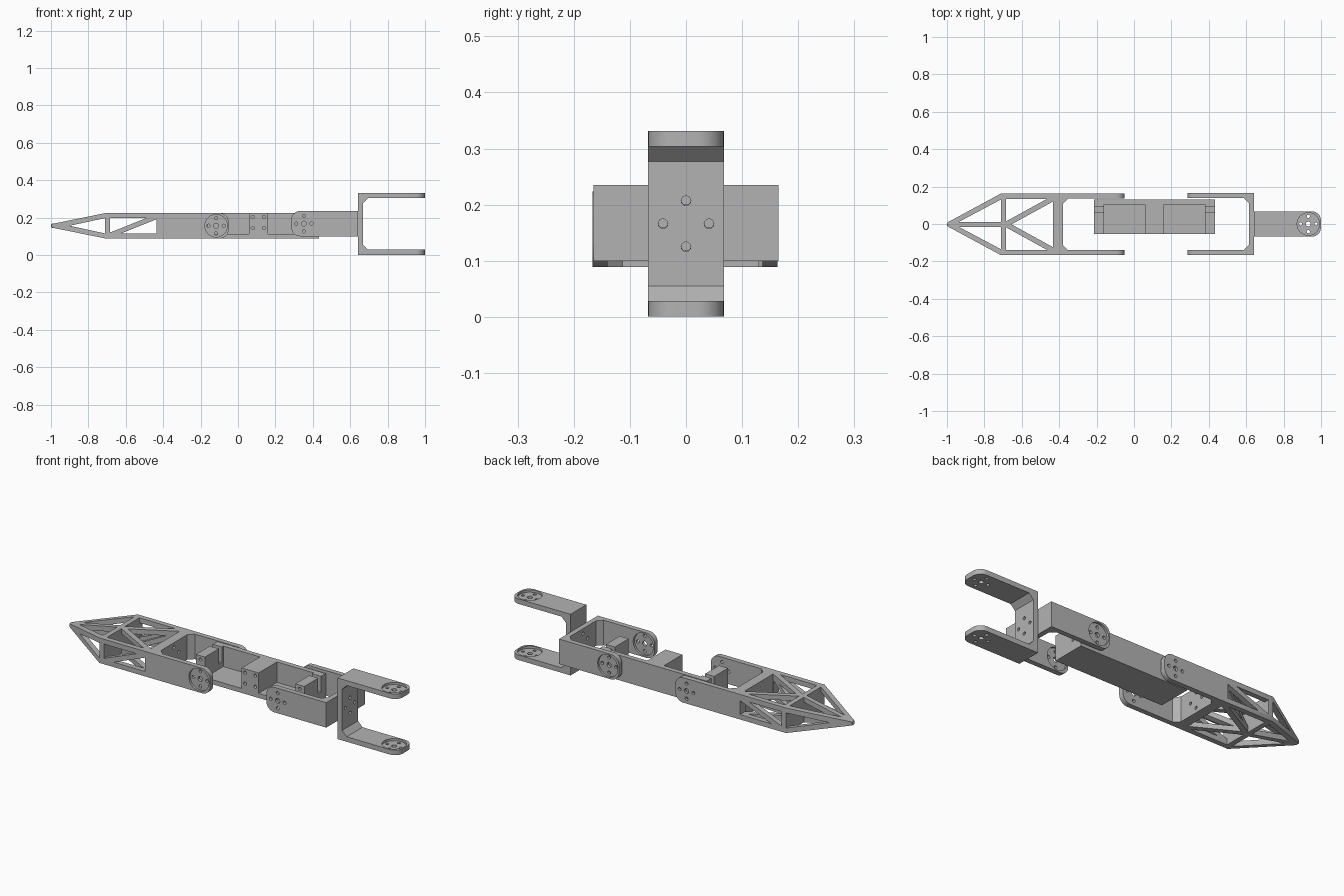
import bpy, bmesh, math
from mathutils import Matrix, Vector

cube = bpy.data.objects.get("Cube")
if cube:
    bpy.data.objects.remove(cube)

grey = bpy.data.materials.new("plain grey")
grey.use_nodes = True
grey.diffuse_color = (0.45, 0.45, 0.45, 1)
grey.node_tree.nodes["Principled BSDF"].inputs["Base Color"].default_value = (0.45, 0.45, 0.45, 1)

LENGTH, HALF, WALL, WIDTH = 0.357, 0.165, 0.027, 0.0675
PIVOT = LENGTH - 0.067
HOLE = 0.0085
RING = [(0.041, 0), (-0.041, 0), (0, 0.041), (0, -0.041)]


def prism(bm, points, axis, lo, hi):
    """Extrude a flat outline along y or z."""
    place = (lambda u, v: (u, lo, v)) if axis == "y" else (lambda u, v: (u, v, lo))
    face = bm.faces.new([bm.verts.new(place(u, v)) for u, v in points])
    out = bmesh.ops.extrude_face_region(bm, geom=[face])
    shift = Vector((0, hi - lo, 0) if axis == "y" else (0, 0, hi - lo))
    for v in out["geom"]:
        if isinstance(v, bmesh.types.BMVert):
            v.co += shift
    bmesh.ops.recalc_face_normals(bm, faces=bm.faces)


def box(bm, x, y, z):
    prism(bm, [(x[0], y[0]), (x[1], y[0]), (x[1], y[1]), (x[0], y[1])], "z", z[0], z[1])


def rod(bm, center, radius, depth, axis):
    turn = Matrix.Rotation(math.pi / 2, 4, "X" if axis == "y" else "Y")
    bmesh.ops.create_cone(bm, cap_ends=True, segments=32, radius1=radius, radius2=radius,
                          depth=depth, matrix=Matrix.Translation(center) @ turn)


def make(name, bm):
    mesh = bpy.data.meshes.new(name)
    bm.to_mesh(mesh)
    bm.free()
    mesh.materials.append(grey)
    obj = bpy.data.objects.new(name, mesh)
    bpy.context.collection.objects.link(obj)
    return obj


def combine(obj, bm, operation="DIFFERENCE"):
    """Apply a boolean with a temporary helper."""
    tool = make("cutter", bm)
    tool.hide_render = True
    mod = obj.modifiers.new("cut", "BOOLEAN")
    mod.operation, mod.solver, mod.object = operation, "EXACT", tool
    graph = bpy.context.evaluated_depsgraph_get()
    mesh = bpy.data.meshes.new_from_object(obj.evaluated_get(graph))
    obj.modifiers.clear()
    obj.data = mesh
    bpy.data.objects.remove(tool)


def fork(name, location, angle, axis):
    """U bracket opening along local +x, with horn recesses facing local +y."""
    inner = HALF - WALL
    half = [(0, HALF), (LENGTH, HALF), (LENGTH, inner), (2 * WALL, inner), (WALL, inner - WALL)]
    bm = bmesh.new()
    prism(bm, half + [(x, -y) for x, y in reversed(half)], "z", -WIDTH, WIDTH)
    # rounded arm tips
    tips = [e for e in bm.edges if all(abs(v.co.x - LENGTH) < 1e-5 for v in e.verts)
            and abs(e.verts[0].co.z - e.verts[1].co.z) < 1e-5]
    bmesh.ops.bevel(bm, geom=tips, offset=0.047, segments=8, profile=0.5, affect="EDGES")
    obj = make(name, bm)
    # horn recesses
    bm = bmesh.new()
    for face in (HALF, -inner):
        rod(bm, (PIVOT, face, 0), 0.06, 0.024, "y")
    combine(obj, bm)
    # screw holes through arms and back plate
    bm = bmesh.new()
    rod(bm, (PIVOT, 0, 0), 0.013, 0.5, "y")
    for a, b in RING:
        rod(bm, (PIVOT + a, 0, b), HOLE, 0.5, "y")
        rod(bm, (WALL / 2, a, b), HOLE, 0.06, "x")
    combine(obj, bm)
    obj.data.transform(Matrix.Translation(location) @ Matrix.Rotation(angle, 4, axis))
    return obj


FZ, FY = 0.156, -0.002
parts = [
    fork("base_fork", (0.642, 0, 0.166), math.pi / 2, "X"),
    fork("wrist_fork", (0.642, 0, 0.1675), math.pi, "Y"),
    fork("finger_fork", (-0.407, FY, FZ), math.pi, "X"),
]

# finger truss: tapered block with windows cut through from above and from the side
REAR, KNEE = -0.407, -0.711


def taper(tip, wide):
    return [(REAR, -wide), (REAR, wide), (KNEE, wide), (-0.998, tip), (-0.998, -tip), (KNEE, -wide)]


bm = bmesh.new()
prism(bm, taper(0.010, HALF), "z", -0.2, 0.2)
truss = make("finger_truss", bm)
bm = bmesh.new()
prism(bm, taper(0.009, WIDTH), "y", -0.3, 0.3)
combine(truss, bm, "INTERSECT")

bm = bmesh.new()
for s in (1, -1):
    prism(bm, [(-0.937, s * 0.013), (KNEE, s * 0.013), (KNEE, s * 0.133)], "z", -0.3, 0.3)
    prism(bm, [(-0.684, s * 0.016), (-0.684, s * 0.137), (-0.464, s * 0.137)], "z", -0.3, 0.3)
prism(bm, [(-0.655, 0), (-0.433, -0.122), (-0.433, 0.122)], "z", -0.3, 0.3)
combine(truss, bm)

bm = bmesh.new()
prism(bm, [(-0.9, 0), (KNEE, 0.041), (KNEE, -0.041)], "y", -0.3, 0.3)
prism(bm, [(-0.684, 0.041), (-0.49, 0.041), (-0.684, -0.036)], "y", -0.3, 0.3)
prism(bm, [(-0.625, -0.041), (-0.437, -0.041), (-0.437, 0.034)], "y", -0.3, 0.3)
combine(truss, bm)
truss.data.transform(Matrix.Translation((0, FY, FZ)))
parts.append(truss)

# rounded fingertip
bm = bmesh.new()
bmesh.ops.create_uvsphere(bm, u_segments=20, v_segments=12, radius=0.013,
                          matrix=Matrix.Translation((-0.987, FY, FZ)))
parts.append(make("fingertip", bm))

# motor holder: block with two open pockets
bm = bmesh.new()
box(bm, (-0.214, 0.433), (-0.053, 0.13), (0.0885, 0.2235))
holder = make("motor_holder", bm)
bm = bmesh.new()
for x in ((-0.16, 0.059), (0.16, 0.379)):
    box(bm, x, (-0.1, 0.103), (0.113, 0.3))
combine(holder, bm)
# cable slots in the end posts
bm = bmesh.new()
for x in ((-0.25, -0.15), (0.37, 0.47)):
    box(bm, x, (0.065, 0.09), (0.14, 0.3))
combine(holder, bm)
# motor screw holes
bm = bmesh.new()
for x in (-0.187, 0.079, 0.14, 0.406):
    for z in (0.144, 0.203):
        rod(bm, (x, -0.053, z), HOLE, 0.1, "y")
combine(holder, bm)
parts.append(holder)

# smooth shading on curved walls only
bpy.ops.object.select_all(action="DESELECT")
for obj in parts:
    obj.select_set(True)
bpy.context.view_layer.objects.active = parts[0]
bpy.ops.object.shade_smooth_by_angle(angle=math.radians(30))
